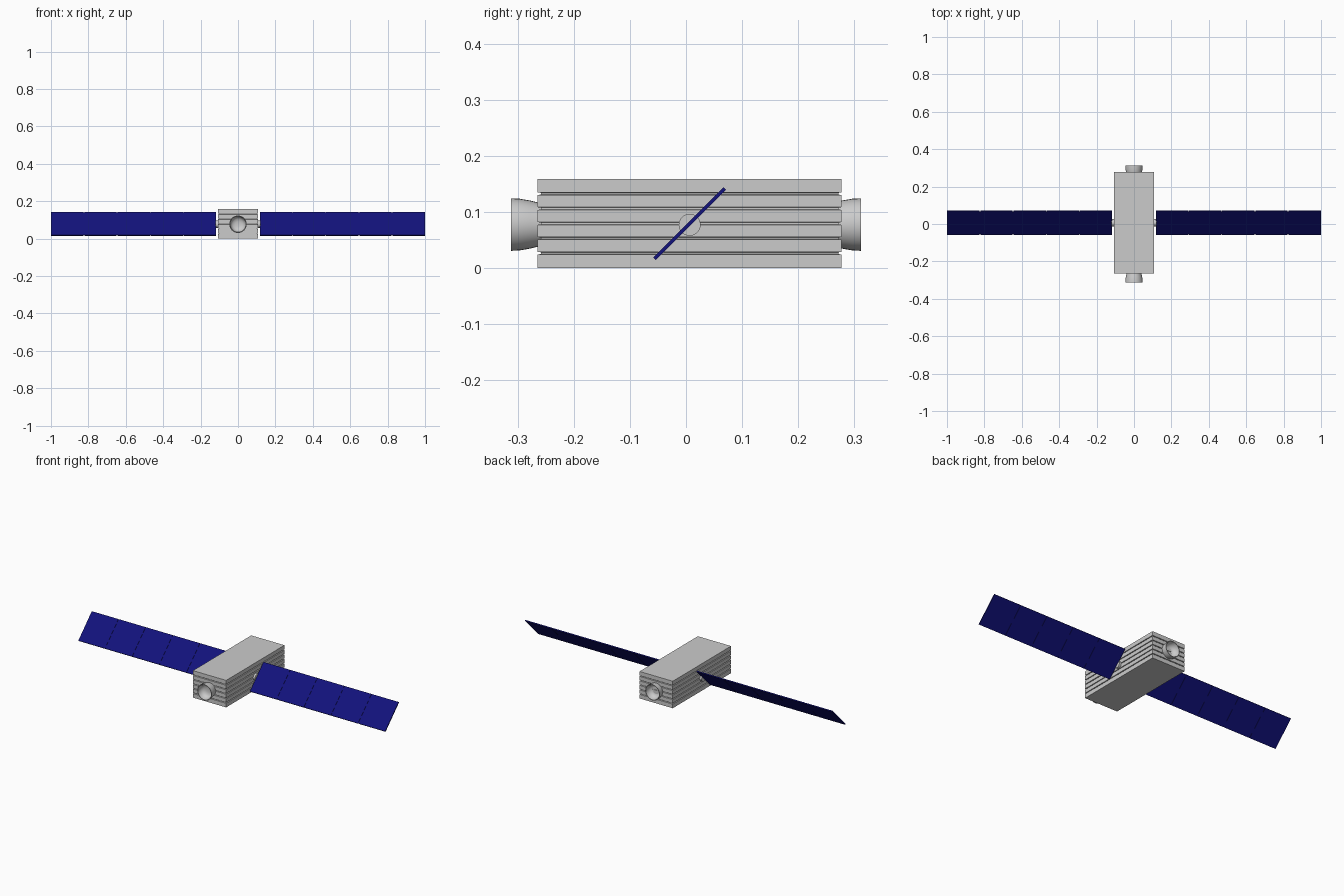
import bpy, bmesh, math
from mathutils import Matrix

if "Cube" in bpy.data.objects:
    bpy.data.objects.remove(bpy.data.objects["Cube"])

CY, CZ = 0.0065, 0.079   # axis of the panel hubs


def add_object(name, bm, mat=None, smooth=False):
    bmesh.ops.recalc_face_normals(bm, faces=bm.faces)
    me = bpy.data.meshes.new(name)
    bm.to_mesh(me)
    bm.free()
    ob = bpy.data.objects.new(name, me)
    bpy.context.collection.objects.link(ob)
    if mat:
        me.materials.append(mat)
    if smooth:
        bpy.ops.object.select_all(action='DESELECT')
        ob.select_set(True)
        bpy.context.view_layer.objects.active = ob
        bpy.ops.object.shade_smooth_by_angle(angle=math.radians(35))
    return ob


def bridge(bm, rings):
    for a, b in zip(rings, rings[1:]):
        n = len(a)
        for i in range(n):
            j = (i + 1) % n
            bm.faces.new((a[i], a[j], b[j], b[i]))


def box(bm, size, centre):
    m = Matrix.Translation(centre) @ Matrix.Diagonal((*size, 1))
    bmesh.ops.create_cube(bm, size=1, matrix=m)


# Body: rectangular block with five grooves running round its sides
W, L, H, DEPTH, HALF = 0.108, 0.271, 0.159, 0.006, 0.0025
levels = [(0, 0)]
for k in range(1, 6):
    z = H * k / 6
    levels += [(z - HALF, 0), (z - HALF + 0.001, DEPTH),
               (z + HALF - 0.001, DEPTH), (z + HALF, 0)]
levels.append((H, 0))
bm = bmesh.new()
rings = []
for z, d in levels:
    w, l = W - d, L - d
    rings.append([bm.verts.new((x, y + CY, z))
                  for x, y in ((-w, -l), (w, -l), (w, l), (-w, l))])
bridge(bm, rings)
bm.faces.new(rings[0])
bm.faces.new(rings[-1])
add_object("body", bm)

# Nozzles: flared bells with a hollow inside, one at each end
PROFILE = [(0.036, 0.245), (0.039, 0.262), (0.043, 0.279), (0.046, 0.296),
           (0.0468, 0.312), (0.043, 0.312), (0.041, 0.298), (0.036, 0.286),
           (0.028, 0.279), (0.014, 0.275)]
for name, s in (("front_nozzle", -1), ("back_nozzle", 1)):
    bm = bmesh.new()
    rings = []
    for r, y in PROFILE:
        rings.append([bm.verts.new((r * math.cos(a), s * y, 0.0775 + r * math.sin(a)))
                      for a in (2 * math.pi * i / 32 for i in range(32))])
    bridge(bm, rings)
    bm.faces.new(rings[0])
    bm.faces.new(rings[-1])
    add_object(name, bm, smooth=True)

# Solar wings: five square cells on a core sheet, tilted 45 degrees
blue = bpy.data.materials.new("panel_blue")
blue.diffuse_color = (0.006, 0.006, 0.2, 1)
blue.use_nodes = True
blue.node_tree.nodes["Principled BSDF"].inputs["Base Color"].default_value = blue.diffuse_color
START, CELL = 0.117, 0.1766
tilt = Matrix.Translation((0, CY, CZ)) @ Matrix.Rotation(math.radians(45), 4, 'X')
for side, s in (("left", -1), ("right", 1)):
    bm = bmesh.new()
    for i in range(5):
        box(bm, (CELL - 0.003, 0.177, 0.006), (s * (START + CELL * (i + 0.5)), 0, 0))
    box(bm, (CELL * 5 - 0.003, 0.168, 0.003), (s * (START + CELL * 2.5), 0, 0))
    bmesh.ops.transform(bm, matrix=tilt, verts=bm.verts)
    add_object(side + "_solar_wing", bm, blue)

    # Hub joining the wing to the body
    bm = bmesh.new()
    m = Matrix.Translation((s * 0.109, CY, CZ - 0.002)) @ Matrix.Rotation(math.pi / 2, 4, 'Y')
    bmesh.ops.create_cone(bm, cap_ends=True, segments=32, radius1=0.0195,
                          radius2=0.0195, depth=0.022, matrix=m)
    add_object(side + "_hub", bm, smooth=True)
